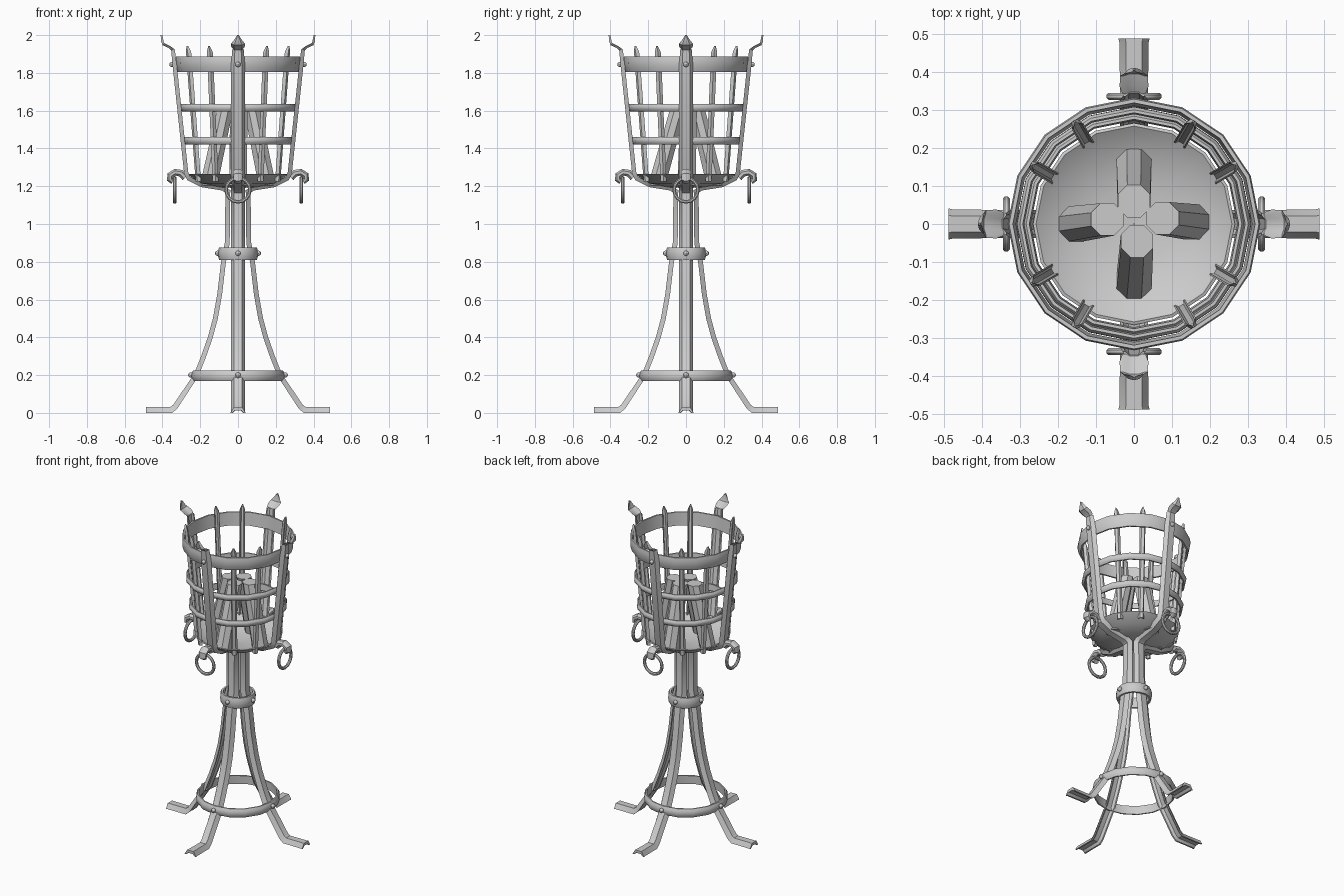
import bpy, bmesh
from math import sin, cos, pi, radians
from mathutils import Vector, Matrix

cube = bpy.data.objects.get("Cube")
if cube:
    bpy.data.objects.remove(cube, do_unlink=True)

GREY = (0.6, 0.6, 0.6, 1)
iron = bpy.data.materials.new("grey iron")
iron.use_nodes = True
iron.diffuse_color = GREY
iron.node_tree.nodes["Principled BSDF"].inputs["Base Color"].default_value = GREY


def finish(name, bm, turn=0, angle=35):
    """Turn a bmesh about the vertical axis and make it a shaded object."""
    bmesh.ops.recalc_face_normals(bm, faces=bm.faces)
    bm.transform(Matrix.Rotation(turn, 4, 'Z'))
    mesh = bpy.data.meshes.new(name)
    bm.to_mesh(mesh)
    bm.free()
    mesh.materials.append(iron)
    ob = bpy.data.objects.new(name, mesh)
    bpy.context.collection.objects.link(ob)
    bpy.ops.object.select_all(action='DESELECT')
    bpy.context.view_layer.objects.active = ob
    ob.select_set(True)
    bpy.ops.object.shade_smooth_by_angle(angle=radians(angle))
    return ob


def loft(name, loops, turn=0, caps=True, closed=False, angle=35):
    """Skin a list of equal point loops."""
    bm = bmesh.new()
    rows = [[bm.verts.new(p) for p in loop] for loop in loops]
    pairs = list(zip(rows, rows[1:])) + ([(rows[-1], rows[0])] if closed else [])
    for a, b in pairs:
        for i in range(len(a)):
            j = (i + 1) % len(a)
            bm.faces.new((a[i], a[j], b[j], b[i]))
    if caps and not closed:
        bm.faces.new(rows[0])
        bm.faces.new(rows[-1])
    return finish(name, bm, turn, angle)


# Arched strap cross-section: (share of half width, share of depth)
STRAP = [(-1, -1), (-0.55, 0.6), (0.55, 0.6), (1, -1), (0.75, -1), (0.4, -0.3), (-0.4, -0.3), (-0.75, -1)]


def strap(name, path, turn, section=STRAP):
    """Sweep a section along (radius, height, half width, depth) points."""
    pts = [Vector(p[:2]) for p in path]
    loops = []
    for i, (r, z, w, d) in enumerate(path):
        t0 = (pts[i] - pts[max(i - 1, 0)]).normalized()
        t1 = (pts[min(i + 1, len(pts) - 1)] - pts[i]).normalized()
        t = (t0 + t1).normalized()
        miter = 1 / max(t.dot(t1 if t1.length else t0), 0.6)
        out = Vector((t.y, -t.x)) * d * miter
        loops.append([(r + out.x * n, w * s, z + out.y * n) for s, n in section])
    return loft(name, loops, turn)


def hoop(name, profile, sides=16):
    """Revolve a closed (radius, height) profile."""
    loops = [[(r * cos(a), r * sin(a), z) for r, z in profile]
             for a in (2 * pi * k / sides for k in range(sides))]
    return loft(name, loops, closed=True)


def band(name, low, high, r_low, r_high, bulge, thick):
    rise, grow = high - low, r_high - r_low
    outer = [(r_low + grow * t + bulge * b, low + rise * t)
             for t, b in ((0, 0), (0.25, 0.8), (0.5, 1), (0.75, 0.8), (1, 0))]
    return hoop(name, outer + [(r_high - thick, high), (r_low - thick, low)])


def rivet(name, r, z, turn):
    bm = bmesh.new()
    bmesh.ops.create_uvsphere(bm, u_segments=8, v_segments=6, radius=0.014)
    bm.transform(Matrix.Translation((r, 0, z)))
    finish(name, bm, turn)


# Hoops holding the basket and the stand
band("top_hoop", 1.805, 1.888, 0.32, 0.328, 0.007, 0.01)
band("middle_hoop", 1.595, 1.635, 0.296, 0.3, 0.01, 0.008)
band("lower_hoop", 1.42, 1.46, 0.279, 0.283, 0.01, 0.008)
band("stand_collar", 0.81, 0.876, 0.1, 0.1, 0.006, 0.012)
band("stand_hoop", 0.17, 0.224, 0.24, 0.238, 0.009, 0.008)

# Shallow fire bowl
hoop("bowl", [(0.265, 1.262), (0.2, 1.215), (0.1, 1.195), (0.001, 1.19),
              (0.001, 1.198), (0.1, 1.203), (0.2, 1.225), (0.257, 1.265)])

# One strap per side: foot, leg, bowl support, basket upright and spear tip
LEG = [(0.487, 0.019, 0.041, 0.019), (0.475, 0.019, 0.038, 0.019), (0.355, 0.019, 0.037, 0.019),
       (0.335, 0.035, 0.037, 0.018), (0.225, 0.2, 0.037, 0.016), (0.185, 0.3, 0.037, 0.016),
       (0.15, 0.4, 0.037, 0.016), (0.123, 0.5, 0.037, 0.016), (0.1, 0.63, 0.037, 0.016),
       (0.08, 0.8, 0.037, 0.016), (0.06, 0.9, 0.037, 0.016), (0.057, 1.17, 0.037, 0.016),
       (0.08, 1.185, 0.037, 0.014), (0.19, 1.203, 0.037, 0.014), (0.262, 1.238, 0.037, 0.014),
       (0.277, 1.27, 0.037, 0.014), (0.338, 1.84, 0.037, 0.014), (0.347, 1.925, 0.03, 0.012)]
TIP = [(0.347, 1.922, 0.03, 0.01), (0.366, 1.937, 0.038, 0.008), (0.395, 1.95, 0.036, 0.008),
       (0.402, 1.965, 0.026, 0.008), (0.406, 2.0, 0.003, 0.006)]
HOOK = [(0.28, 1.245, 0.022, 0.02), (0.3, 1.268, 0.024, 0.02), (0.332, 1.274, 0.028, 0.018),
        (0.358, 1.258, 0.028, 0.018), (0.36, 1.235, 0.024, 0.016), (0.345, 1.222, 0.018, 0.013)]
OCTAGON = [(cos(k * pi / 4 + pi / 8), sin(k * pi / 4 + pi / 8)) for k in range(8)]

for side, turn in (("left", 0), ("back", pi / 2), ("right", pi), ("front", -pi / 2)):
    strap(side + "_leg", LEG, turn)
    strap(side + "_spear_tip", TIP, turn)
    strap(side + "_ring_hook", HOOK, turn, OCTAGON)
    for place, r, z in (("top", 0.35, 1.845), ("collar", 0.108, 0.845), ("stand", 0.25, 0.2)):
        rivet(f"{side}_{place}_rivet", r, z, turn)

    # Hanging ring
    loops = []
    for k in range(16):
        a = 2 * pi * k / 16
        loops.append([(0.335 + 0.01 * s, (0.063 + 0.01 * n) * cos(a), 1.18 + (0.063 + 0.01 * n) * sin(a))
                      for s, n in OCTAGON])
    loft(side + "_ring", loops, turn, closed=True)

    # Two thin pointed bars between neighbouring uprights
    for number, offset in ((1, pi / 6), (2, pi / 3)):
        strap(f"{side}_bar_{number}",
              [(0.247, 1.225, 0.017, 0.011), (0.305, 1.9, 0.017, 0.011), (0.308, 1.915, 0.015, 0.01),
               (0.31, 1.942, 0.003, 0.005)], turn + offset)

# Leaning logs: foot and head positions
LOGS = {"left": ((0.155, 0.005), (0.075, 0.015)), "back": ((0, 0.155), (0, 0.06)),
        "right": ((-0.155, 0), (-0.07, 0.012)), "front": ((0, -0.155), (0.008, -0.045))}
for side, (foot, head) in LOGS.items():
    loops = [[(c[0] + r * x, c[1] + r * y, z) for x, y in OCTAGON]
             for c, r, z in ((foot, 0.05, 1.205), (head, 0.046, 1.598))]
    loft(side + "_log", loops, angle=25)
